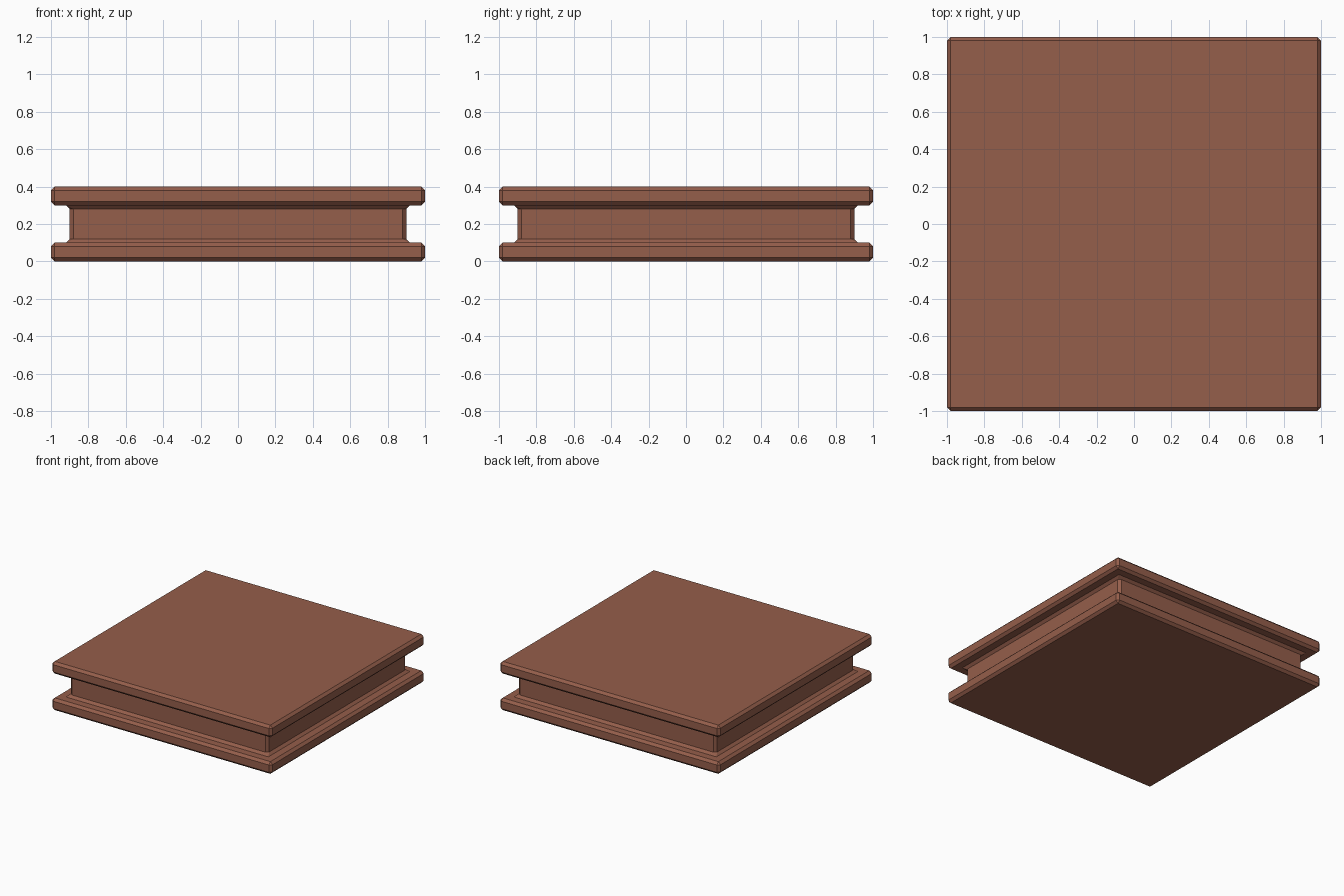
import bpy, bmesh

if "Cube" in bpy.data.objects:
    bpy.data.objects.remove(bpy.data.objects["Cube"])

# Stepped square profile: (half width, height), bottom to top
PROFILE = [(1.0, 0.0), (1.0, 0.1), (0.9, 0.1), (0.9, 0.3), (1.0, 0.3), (1.0, 0.4)]

mat = bpy.data.materials.new("reddish brown")
mat.diffuse_color = (0.30, 0.112, 0.070, 1.0)
mat.use_nodes = True
mat.node_tree.nodes["Principled BSDF"].inputs["Base Color"].default_value = mat.diffuse_color

# Plinth: square rings joined by side faces, capped at both ends
bm = bmesh.new()
rings = [[bm.verts.new((sx * r, sy * r, z))
          for sx, sy in ((-1, -1), (1, -1), (1, 1), (-1, 1))] for r, z in PROFILE]
for low, high in zip(rings, rings[1:]):
    for i in range(4):
        j = (i + 1) % 4
        bm.faces.new((low[i], low[j], high[j], high[i]))
bm.faces.new(rings[0][::-1])
bm.faces.new(rings[-1])
bmesh.ops.recalc_face_normals(bm, faces=bm.faces)

mesh = bpy.data.meshes.new("plinth")
bm.to_mesh(mesh)
bm.free()
mesh.materials.append(mat)
plinth = bpy.data.objects.new("plinth", mesh)
bpy.context.collection.objects.link(plinth)

# Narrow chamfer on every edge, including the inner corners of the groove
bevel = plinth.modifiers.new("chamfer", 'BEVEL')
bevel.width = 0.02
bevel.segments = 1
bevel.limit_method = 'ANGLE'
